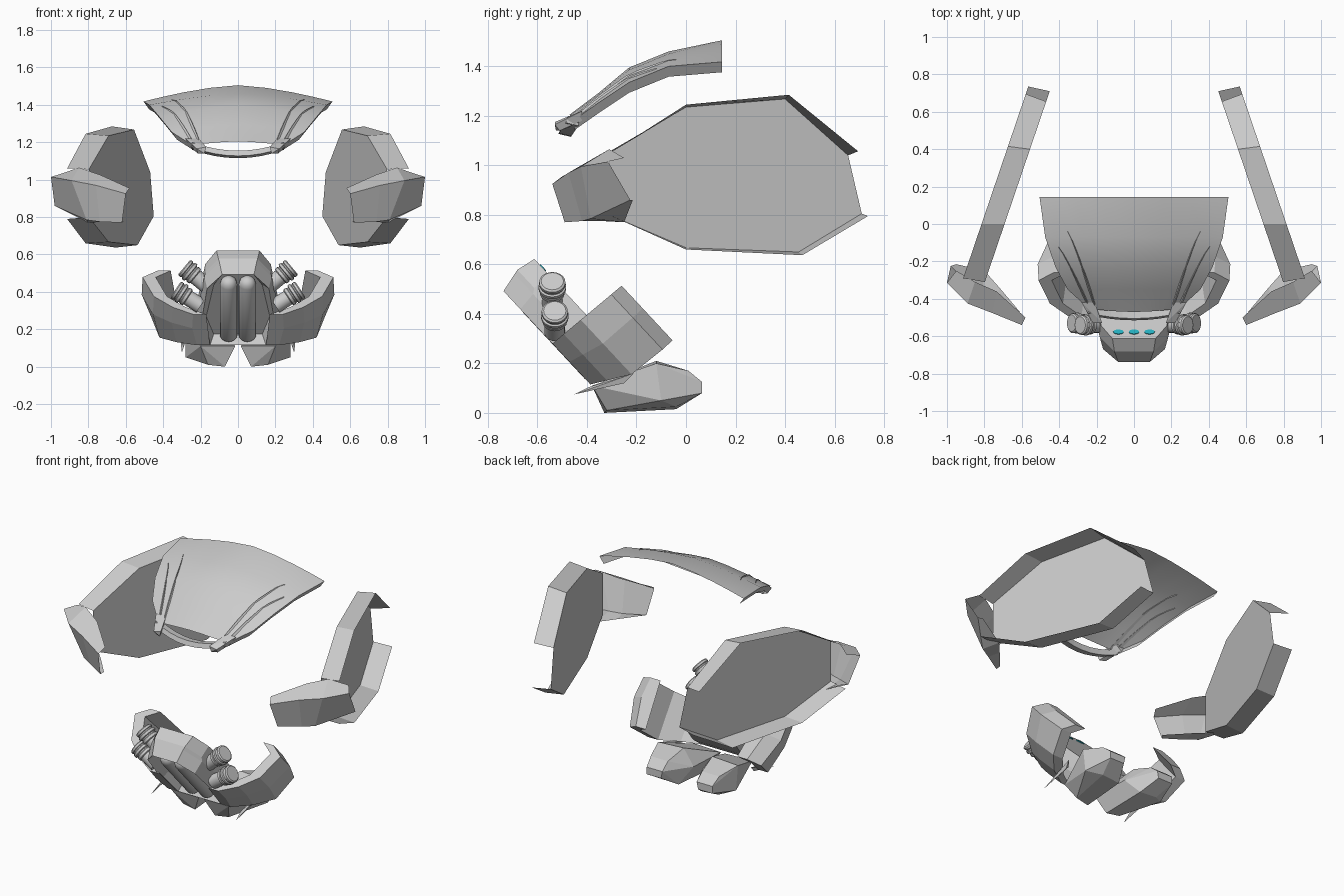
import bpy, bmesh, math
from mathutils import Vector

if "Cube" in bpy.data.objects:
    bpy.data.objects.remove(bpy.data.objects["Cube"])


def finish(name, bm, mirror=False, smooth=0):
    bmesh.ops.recalc_face_normals(bm, faces=bm.faces)
    me = bpy.data.meshes.new(name)
    bm.to_mesh(me)
    bm.free()
    ob = bpy.data.objects.new(name, me)
    bpy.context.collection.objects.link(ob)
    if mirror:
        ob.modifiers.new("mirror", 'MIRROR')
    if smooth:
        bpy.ops.object.select_all(action='DESELECT')
        ob.select_set(True)
        bpy.context.view_layer.objects.active = ob
        bpy.ops.object.shade_smooth_by_angle(angle=math.radians(smooth))
    return ob


def hull(name, pts, mirror=True):
    bm = bmesh.new()
    for p in pts:
        bm.verts.new(p)
    r = bmesh.ops.convex_hull(bm, input=bm.verts)
    junk = [v for v in r['geom_interior'] if isinstance(v, bmesh.types.BMVert)]
    bmesh.ops.delete(bm, geom=junk, context='VERTS')
    bmesh.ops.dissolve_limit(bm, angle_limit=math.radians(7), verts=bm.verts, edges=bm.edges)
    return finish(name, bm, mirror)


def loft(name, rings, closed=True, caps=True, **kw):
    bm = bmesh.new()
    vs = [[bm.verts.new(p) for p in r] for r in rings]
    n = len(rings[0])
    for a, b in zip(vs, vs[1:]):
        for i in range(n if closed else n - 1):
            j = (i + 1) % n
            bm.faces.new((a[i], a[j], b[j], b[i]))
    if caps and closed:
        bm.faces.new(vs[0])
        bm.faces.new(vs[-1])
    return finish(name, bm, **kw)


def lathe(name, base, axis, prof, n=20, **kw):
    """Revolve (radius, distance) pairs around an axis."""
    axis = Vector(axis).normalized()
    s = axis.orthogonal().normalized()
    t = axis.cross(s)
    rings = [[Vector(base) + axis * h + (s * math.cos(k * math.tau / n) + t * math.sin(k * math.tau / n)) * r
              for k in range(n)] for r, h in prof]
    return loft(name, rings, smooth=35, **kw)


# --- top shell: arched sections, y / half width / centre z / edge z
SEC = [(.145, .505, 1.505, 1.418), (-.07, .475, 1.46, 1.40), (-.23, .42, 1.395, 1.335),
       (-.35, .355, 1.295, 1.255), (-.45, .245, 1.205, 1.185)]


def cap_z(x, y):
    for a, b in zip(SEC, SEC[1:]):
        if y >= b[0]:
            break
    f = (y - a[0]) / (b[0] - a[0])
    w, zc, ze = (a[i] + (b[i] - a[i]) * f for i in (1, 2, 3))
    return zc - (zc - ze) * (abs(x) / w) ** 1.5


rows = []
for y, w, zc, ze in SEC:
    row = [(w * t, y - (.02 * (1 - t * t) if y < -.4 else 0), zc - (zc - ze) * abs(t) ** 1.5)
           for t in (-1, -.8, -.58, -.3, 0, .3, .58, .8, 1)]
    lip = (w - .03, y, ze - .042)
    rows.append([(-lip[0], y, lip[2])] + row + [lip])
loft("top_shell", rows, closed=False, smooth=22)

# front bar below the slot
bar = []
for i in range(-4, 5):
    t = i / 4
    x, y, z = .245 * t, -.49 + .03 * t * t, 1.137 + .045 * t * t
    bar.append([(x, y - .015, z + .018), (x, y - .025, z - .01), (x, y + .025, z - .022), (x, y + .03, z + .012)])
loft("shell_front_bar", bar)
hull("bar_end", [(.17, -.53, 1.175), (.22, -.53, 1.165), (.18, -.525, 1.14), (.215, -.51, 1.14),
                 (.28, -.42, 1.22), (.21, -.42, 1.22), (.26, -.42, 1.18), (.2, -.46, 1.16)])

# raised ridges curving forward along the shell
for k, off in enumerate((0, .05)):
    ring = []
    for i in range(9):
        t = i / 8
        x = .355 - .15 * t ** .85 + off * (1 - .35 * t)
        y = -.04 - .41 * t - off * 1.6 * (1 - t)
        w, z = .002 + .010 * t, cap_z(x, y)
        ring.append([(x - w, y, z - .004), (x, y, z + .004 + .010 * t), (x + w, y, z - .004)])
    loft("shell_ridge_%d" % (k + 1), ring, mirror=True)

# --- side plates: flat inner face with a rim flaring outward
plate = [(.71, .805), (.655, 1.04), (.40, 1.268), (0, 1.235), (-.31, 1.055), (-.31, .80), (0, .667), (.455, .65)]
outer = {1: (.695, 1.057), 2: (.415, 1.285), 3: (.0, 1.245), 4: (-.29, 1.06),
         5: (-.29, .79), 6: (.0, .66), 7: (.47, .637), 0: (.735, .795)}
bm = bmesh.new()
inner_v = [bm.verts.new((.692 - .34 * y, y, z)) for y, z in plate]
outer_v = {i: bm.verts.new((.815 - .34 * y, y, z)) for i, (y, z) in outer.items()}
outer_v["end"] = bm.verts.new((.815 - .34 * .735, .735, .795))
bm.faces.new(inner_v)
for i in (1, 2, 3, 5, 6, 7):
    j = (i + 1) % 8
    bm.faces.new((inner_v[i], inner_v[j], outer_v[j], outer_v[i]))
bmesh.ops.delete(bm, geom=[v for v in bm.verts if not v.link_faces], context='VERTS')
finish("side_plate", bm, mirror=True)

# cheek pieces: angled front shell with a top strip, open behind
top_back = [(.95, -.25, 1.03), (.85, -.31, 1.065), (.735, -.36, 1.025), (.58, -.50, .955)]
top_front = [(1.0, -.315, 1.015), (.89, -.425, .995), (.76, -.475, .97), (.60, -.54, .925)]
low_front = [(.98, -.225, .86), (.81, -.385, .785), (.74, -.42, .775), (.62, -.49, .77)]
low_back = [(.95, -.215, .86), (.80, -.25, .77), (.72, -.34, .775), (.61, -.47, .78)]
loft("cheek_piece", [top_back, top_front, low_front, low_back], closed=False, mirror=True)


# --- mask: u runs down the tilted front face, d is depth behind it
def L(x, u, d):
    return Vector((x, -.54 + .68 * u + .73 * d, .28 - .73 * u + .68 * d))


def sym(half, d):
    return [L(x, u, d) for x, u in half] + [L(-x, u, d) for x, u in reversed(half)]


loft("muzzle", [
    sym([(.07, -.25), (.13, -.15), (.17, .08), (.13, .21)], .07),
    sym([(.085, -.29), (.165, -.19), (.20, .09), (.15, .226)], 0),
    sym([(.10, -.31), (.18, -.20), (.225, .09), (.17, .235)], .08),
    sym([(.105, -.315), (.175, -.215), (.225, .09), (.17, .235)], .10),
    sym([(.115, -.30), (.175, -.20), (.22, .08), (.17, .22)], .18)])

# upright canisters set in the muzzle front
down = L(0, 1, 0) - L(0, 0, 0)
lathe("front_canister", L(.05, -.225, .045), down,
      [(.005, 0), (.025, .006), (.04, .022), (.046, .045), (.046, .42), (.04, .43)], mirror=True)

# ringed side filters
rings = [(.042, 0), (.042, .08), (.05, .085), (.05, .1), (.046, .104), (.046, .11), (.056, .114), (.056, .128),
         (.049, .132), (.049, .138), (.053, .142), (.053, .154), (.045, .16)]
lathe("upper_filter", (.165, -.54, .43), (.115, 0, .095), rings, mirror=True)
lathe("lower_filter", (.20, -.53, .325), (.115, 0, .075), rings, mirror=True)

# side guards sweeping back and outward: depth, outer x at top, outer x at bottom
guard = []
for d, xt, xb in ((0, .24, .22), (.06, .35, .33), (.15, .45, .42), (.31, .51, .46), (.365, .43, .39)):
    ut, ub, th = .02 * d / .365, min(.226 + .56 * d, .322), .07
    guard.append([L(xt - th, ut, d), L(xt, ut, d), L(xt + .005, .45 * ub, d), L(xb, ub, d), L(xb - th, ub, d)])
loft("mask_side_guard", guard, mirror=True)

# jaw pieces meeting at the chin
hull("jaw_piece", [
    (.07, -.335, .045), (.17, -.335, .045), (.07, -.33, 0), (.16, -.32, .01), (.015, -.37, .11),
    (.20, -.38, .11), (.03, -.12, .11), (.08, -.04, .015), (.20, -.04, .025), (.28, -.10, .05),
    (.28, -.12, .20), (.10, -.12, .21), (.12, .01, .17), (.24, .01, .17), (.12, .065, .125),
    (.23, .065, .125), (.13, .065, .08), (.23, .065, .08)])
hull("jaw_fin", [(.30, -.45, .075), (.29, -.39, .105), (.31, -.21, .16), (.30, -.25, .12), (.28, -.25, .14)])

# teal lights on the rear of the muzzle
teal = bpy.data.materials.new("teal")
teal.diffuse_color = (.02, .45, .55, 1)
teal.use_nodes = True
teal.node_tree.nodes["Principled BSDF"].inputs["Base Color"].default_value = teal.diffuse_color
for k, x in enumerate((-.083, 0, .083)):
    ob = loft("light_%d" % (k + 1), [[L(x + .028 * math.cos(a * math.tau / 16), -.25 + .017 * math.sin(a * math.tau / 16), d)
                                      for a in range(16)] for d in (.17, .184)])
    ob.data.materials.append(teal)
